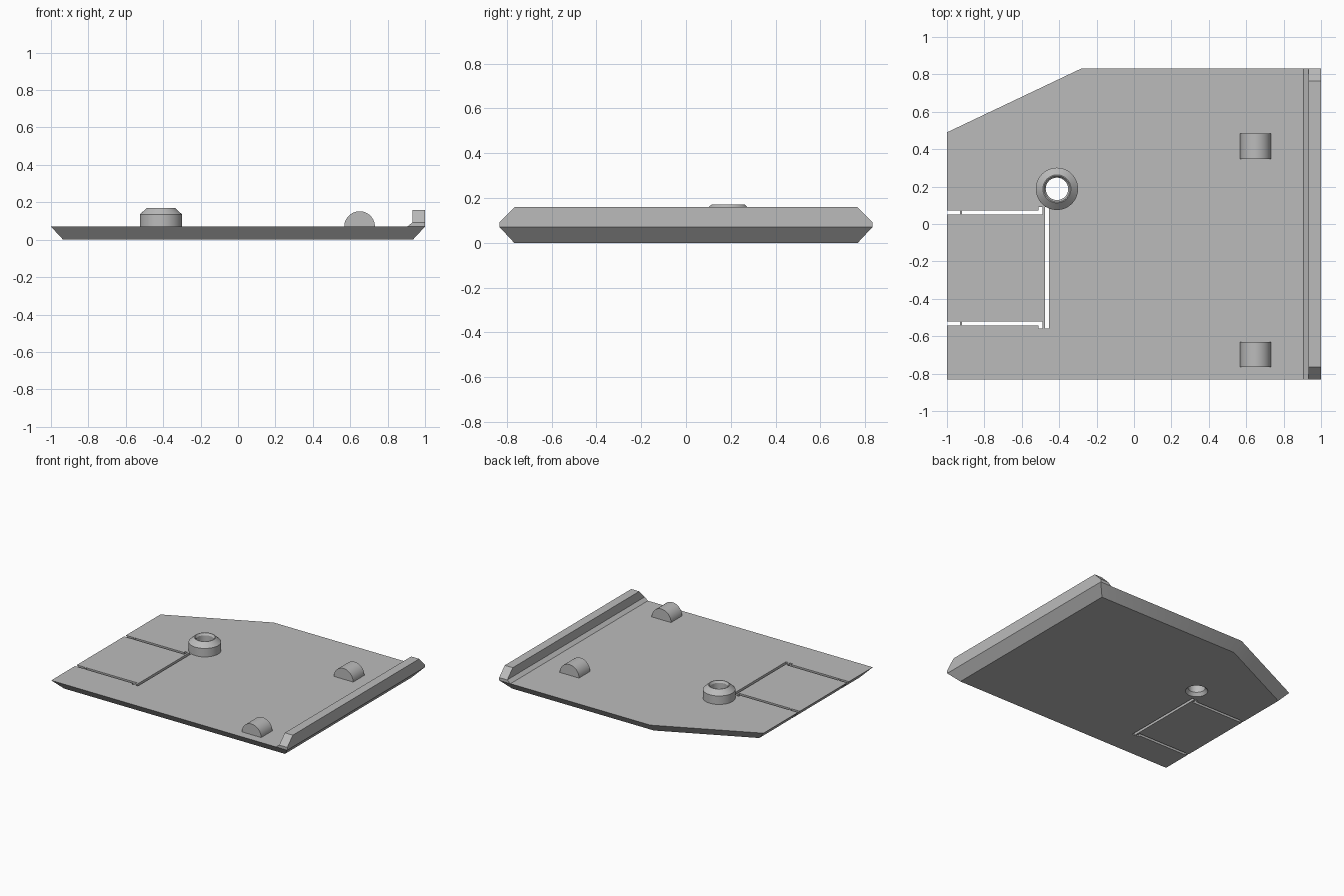
import bpy, bmesh, math
from mathutils import Vector

cube = bpy.data.objects.get("Cube")
if cube:
    bpy.data.objects.remove(cube)

grey = bpy.data.materials.new("plain_grey")
grey.use_nodes = True
colour = (0.5, 0.5, 0.5, 1)
grey.diffuse_color = colour
grey.node_tree.nodes["Principled BSDF"].inputs["Base Color"].default_value = colour


def make_object(name, bm):
    bmesh.ops.recalc_face_normals(bm, faces=bm.faces)
    mesh = bpy.data.meshes.new(name)
    bm.to_mesh(mesh)
    bm.free()
    mesh.materials.append(grey)
    obj = bpy.data.objects.new(name, mesh)
    bpy.context.collection.objects.link(obj)
    return obj


def loft(bm, lower, upper):
    """Closed solid between two matching outlines."""
    a = [bm.verts.new(p) for p in lower]
    b = [bm.verts.new(p) for p in upper]
    bm.faces.new(a)
    bm.faces.new(b)
    for i in range(len(a)):
        j = (i + 1) % len(a)
        bm.faces.new((a[i], a[j], b[j], b[i]))


def lathe(bm, profile, centre, closed_loop, steps=48):
    """Revolve (radius, z) points; a loop makes a ring, otherwise ends are capped."""
    rings = []
    for r, z in profile:
        rings.append([bm.verts.new((centre[0] + r * math.cos(math.tau * k / steps),
                                    centre[1] + r * math.sin(math.tau * k / steps), z))
                      for k in range(steps)])
    pairs = list(zip(rings, rings[1:]))
    if closed_loop:
        pairs.append((rings[-1], rings[0]))
    else:
        bm.faces.new(rings[0])
        bm.faces.new(rings[-1])
    for a, b in pairs:
        for k in range(steps):
            n = (k + 1) % steps
            bm.faces.new((a[k], a[n], b[n], b[k]))


def inset(points, d):
    """Move every edge of a counter-clockwise outline inwards by d."""
    result = []
    for i, p in enumerate(points):
        p = Vector(p)
        before = (p - Vector(points[i - 1])).normalized()
        after = (Vector(points[(i + 1) % len(points)]) - p).normalized()
        n1, n2 = Vector((-before.y, before.x)), Vector((-after.y, after.x))
        result.append(p + (n1 + n2) * d / (1 + n1.dot(n2)))
    return result


def smooth(obj):
    bpy.ops.object.select_all(action='DESELECT')
    obj.select_set(True)
    bpy.context.view_layer.objects.active = obj
    bpy.ops.object.shade_smooth_by_angle(angle=math.radians(30))


TOP, EDGE_Y = 0.07, 0.832
HUB = (-0.412, 0.188)

# Base plate with a clipped corner and undercut edges
outline = [(-1, -EDGE_Y), (1, -EDGE_Y), (1, EDGE_Y), (-0.28, EDGE_Y), (-1, 0.49)]
bm = bmesh.new()
loft(bm, [(p.x, p.y, 0) for p in inset(outline, 0.065)], [(x, y, TOP) for x, y in outline])
plate = make_object("base_plate", bm)

# Cutters: thin slots around the flap, and the hub hole
bm = bmesh.new()


def slot(points):
    loft(bm, [(x, y, -0.1) for x, y in points], [(x, y, 0.2) for x, y in points])


for y, stub in ((0.061, 0.09), (-0.533, -0.56)):
    s = 0.011 if stub > y else -0.011
    slot([(-1.1, y - s), (-0.93, y - s), (-0.93, y + s), (-1.1, y + s)])
    slot([(-0.92, y - s), (-0.49, y - s), (-0.49, stub), (-0.51, stub),
          (-0.51, y + s), (-0.92, y + s)])
slot([(-0.476, -0.56), (-0.455, -0.56), (-0.455, 0.09), (-0.476, 0.09)])
lathe(bm, [(0.085, -0.01), (0.06, 0.025), (0.06, 0.2)], HUB, False)
cutter = make_object("slot_cutter", bm)
cutter.hide_render = True

cut = plate.modifiers.new("slots", 'BOOLEAN')
cut.operation = 'DIFFERENCE'
cut.solver = 'EXACT'
cut.object = cutter
bpy.context.view_layer.objects.active = plate
bpy.ops.object.modifier_apply(modifier=cut.name)
bpy.data.objects.remove(cutter)
smooth(plate)

# Raised hub ring with chamfered top
bm = bmesh.new()
lathe(bm, [(0.06, TOP), (0.113, TOP), (0.113, 0.135), (0.075, 0.17), (0.07, 0.17), (0.06, 0.155)],
      HUB, True)
smooth(make_object("hub_ring", bm))

# Half-round blocks
for name, y0, y1 in (("front_half_round", -0.765, -0.63), ("back_half_round", 0.348, 0.483)):
    arc = [(0.65 + 0.082 * math.cos(math.pi * k / 24), TOP + 0.082 * math.sin(math.pi * k / 24))
           for k in range(25)]
    bm = bmesh.new()
    loft(bm, [(x, y0, z) for x, z in arc], [(x, y1, z) for x, z in arc])
    smooth(make_object(name, bm))

# Side rim with sloping ends, seen as a profile along y
rim = [(-EDGE_Y, TOP), (EDGE_Y, TOP), (EDGE_Y, 0.092), (0.765, 0.16), (-0.765, 0.16), (-EDGE_Y, 0.092)]
bm = bmesh.new()
loft(bm, [(0.932, y, z) for y, z in rim], [(1, y, z) for y, z in rim])
make_object("side_rim", bm)

# Small sloping fillet at the foot of the rim
foot = [(0.905, TOP), (0.932, TOP), (0.932, 0.092)]
bm = bmesh.new()
loft(bm, [(x, -EDGE_Y, z) for x, z in foot], [(x, EDGE_Y, z) for x, z in foot])
make_object("rim_fillet", bm)
